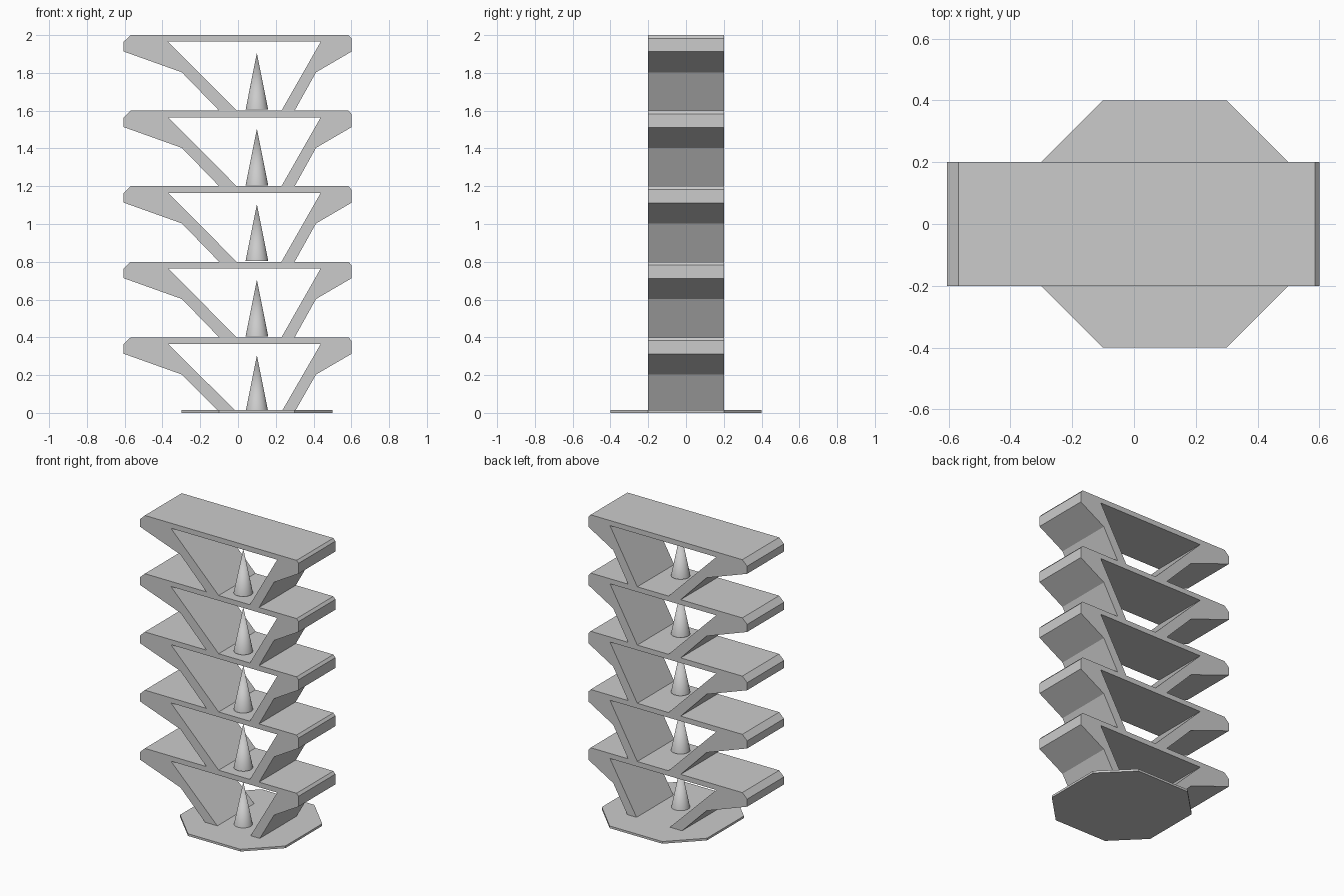
import bpy
import bmesh
from mathutils import Matrix, Vector
from math import radians

TIERS = 5
TIER_HEIGHT = 0.4

old = bpy.data.objects.get("Cube")
if old:
    bpy.data.objects.remove(old, do_unlink=True)

# Single plain grey
grey = bpy.data.materials.new("plain grey")
grey.use_nodes = True
colour = (0.6, 0.6, 0.6, 1)
grey.diffuse_color = colour
grey.node_tree.nodes["Principled BSDF"].inputs["Base Color"].default_value = colour


def add_object(name, bm):
    bmesh.ops.recalc_face_normals(bm, faces=bm.faces)
    mesh = bpy.data.meshes.new(name)
    bm.to_mesh(mesh)
    bm.free()
    mesh.materials.append(grey)
    obj = bpy.data.objects.new(name, mesh)
    bpy.context.collection.objects.link(obj)
    return obj


def prism(name, points, direction):
    """Extrude a flat outline along a direction."""
    bm = bmesh.new()
    face = bm.faces.new([bm.verts.new(p) for p in points])
    result = bmesh.ops.extrude_face_region(bm, geom=[face], use_keep_orig=True)
    moved = [v for v in result["geom"] if isinstance(v, bmesh.types.BMVert)]
    bmesh.ops.translate(bm, verts=moved, vec=Vector(direction))
    return add_object(name, bm)


# Octagonal base plate
half = [(-0.3, -0.2), (-0.1, -0.4), (0.3, -0.4), (0.5, -0.2)]
outline = half + [(x, -y) for x, y in reversed(half)]
prism("base_plate", [(x, y, 0) for x, y in outline], (0, 0, 0.015))

# Tier section: outer edge from left foot to right foot, then the inner edge back
outer = [(-0.1, 0), (-0.297, 0.203), (-0.605, 0.313), (-0.605, 0.365), (-0.568, 0.4),
         (0.585, 0.4), (0.6, 0.383), (0.6, 0.312), (0.413, 0.203), (0.3, 0)]
inner = [(0.23, 0), (0.438, 0.365), (-0.37, 0.365), (-0.007, 0)]

for i in range(TIERS):
    base = i * TIER_HEIGHT

    # Slab with two splayed legs
    section = [(x, -0.2, base + z) for x, z in outer + inner]
    if i == 0:
        section = [(x, y, max(z, 0.005)) for x, y, z in section]
    prism(f"tier_frame_{i + 1}", section, (0, 0.4, 0))

    # Spike standing inside the tier
    bm = bmesh.new()
    bmesh.ops.create_cone(bm, cap_ends=True, segments=32, radius1=0.06, radius2=0,
                          depth=0.3, matrix=Matrix.Translation((0.1, -0.085, base + 0.155)))
    spike = add_object(f"spike_{i + 1}", bm)
    bpy.ops.object.select_all(action='DESELECT')
    spike.select_set(True)
    bpy.context.view_layer.objects.active = spike
    bpy.ops.object.shade_smooth_by_angle(angle=radians(30))
